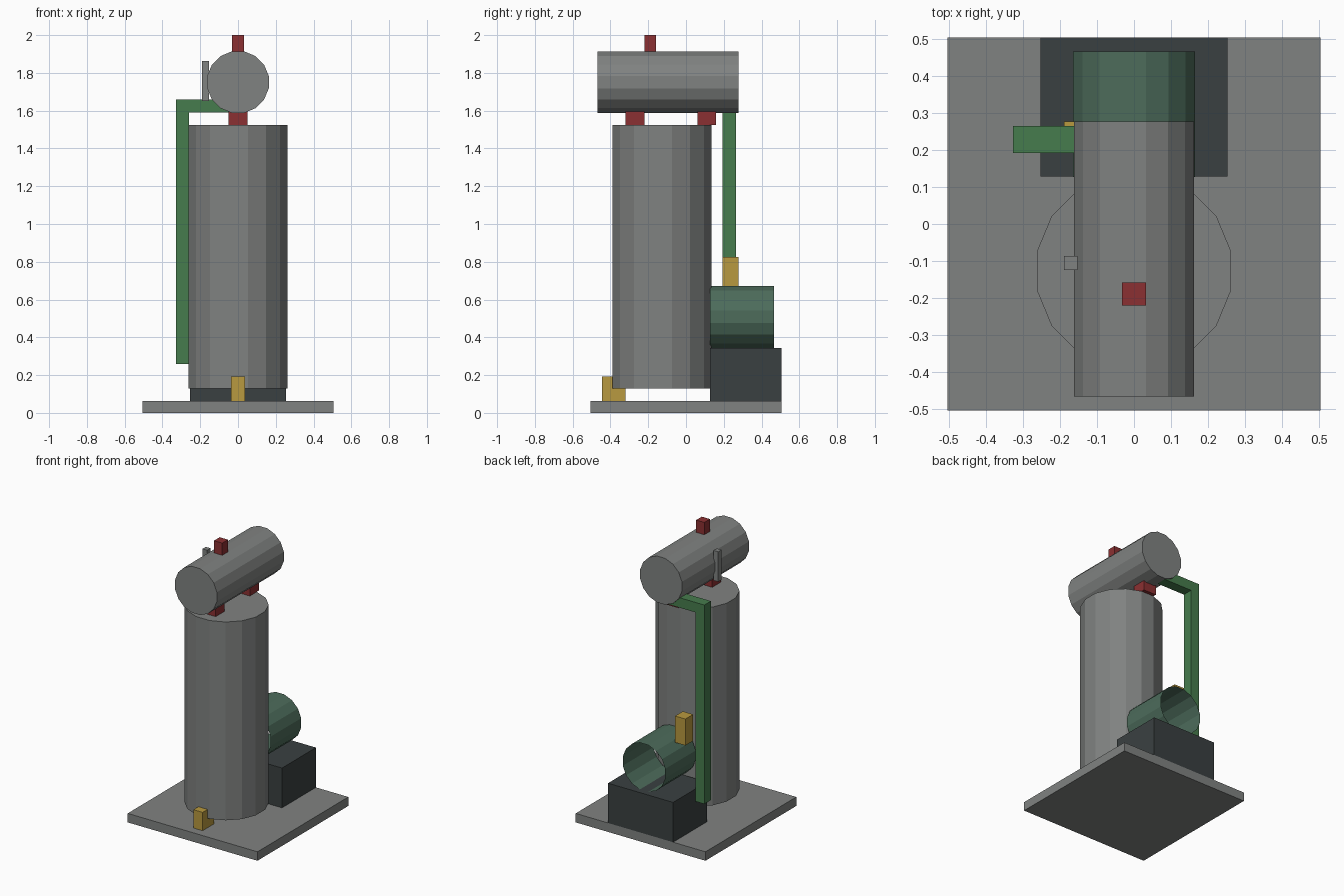
import bpy
import math

cube = bpy.data.objects.get("Cube")
if cube:
    bpy.data.objects.remove(cube, do_unlink=True)


def material(name, color):
    mat = bpy.data.materials.new(name)
    mat.use_nodes = True
    rgba = (*color, 1.0)
    mat.diffuse_color = rgba
    mat.node_tree.nodes["Principled BSDF"].inputs["Base Color"].default_value = rgba
    return mat


grey = material("steel grey", (0.216, 0.225, 0.22))
dark = material("dark slate", (0.042, 0.051, 0.053))
motor_green = material("dull green", (0.074, 0.15, 0.105))
pipe_green = material("pipe green", (0.061, 0.2, 0.074))
red = material("red", (0.26, 0.03, 0.032))
yellow = material("ochre yellow", (0.48, 0.32, 0.05))


def box(name, mat, x, y, z):
    """Box spanning the given (low, high) range on each axis."""
    spans = (x, y, z)
    bpy.ops.mesh.primitive_cube_add(size=1, location=[(a + b) / 2 for a, b in spans])
    obj = bpy.context.object
    obj.name = name
    obj.scale = [b - a for a, b in spans]
    bpy.ops.object.transform_apply(location=False, rotation=False, scale=True)
    obj.data.materials.append(mat)
    return obj


def drum(name, mat, half_width, length, center, lying=False, cap="NGON"):
    """Sixteen-sided drum with flats on its four sides."""
    step = math.pi / 16
    rotation = (math.pi / 2, step, 0) if lying else (0, 0, step)
    bpy.ops.mesh.primitive_cylinder_add(
        vertices=16, radius=half_width / math.cos(step), depth=length,
        end_fill_type=cap, location=center, rotation=rotation)
    obj = bpy.context.object
    obj.name = name
    obj.data.materials.append(mat)
    return obj


# Base and motor plinth
box("base_plate", grey, (-0.505, 0.505), (-0.505, 0.505), (0, 0.063))
box("motor_plinth", dark, (-0.253, 0.253), (0.128, 0.505), (0.063, 0.343))

# Upright vessel and lying tank
drum("upright_vessel", grey, 0.263, 1.395, (0, -0.127, 0.8275))
drum("lying_tank", grey, 0.163, 0.745, (0, -0.095, 1.751), lying=True)

# Open-ended motor casing
drum("motor_casing", motor_green, 0.165, 0.34, (0, 0.297, 0.508), lying=True, cap="NOTHING")

# Red fittings
for name, y in (("front_tank_support", -0.27), ("back_tank_support", 0.11)):
    box(name, red, (-0.05, 0.05), (y - 0.05, y + 0.05), (1.525, 1.625))
box("relief_valve", red, (-0.032, 0.032), (-0.221, -0.158), (1.88, 2.0))

# Level gauge on the tank side
box("level_gauge", grey, (-0.19, -0.153), (-0.124, -0.087), (1.652, 1.863))

# Riser pipe with its elbow into the tank
box("riser_pipe", pipe_green, (-0.328, -0.26), (0.192, 0.265), (0.26, 1.66))
box("cross_pipe", pipe_green, (-0.26, 0), (0.192, 0.265), (1.59, 1.66))

# Yellow valves
box("motor_valve", yellow, (-0.19, -0.11), (0.192, 0.278), (0.64, 0.826))
box("drain_valve", yellow, (-0.036, 0.036), (-0.445, -0.32), (0.063, 0.192))
